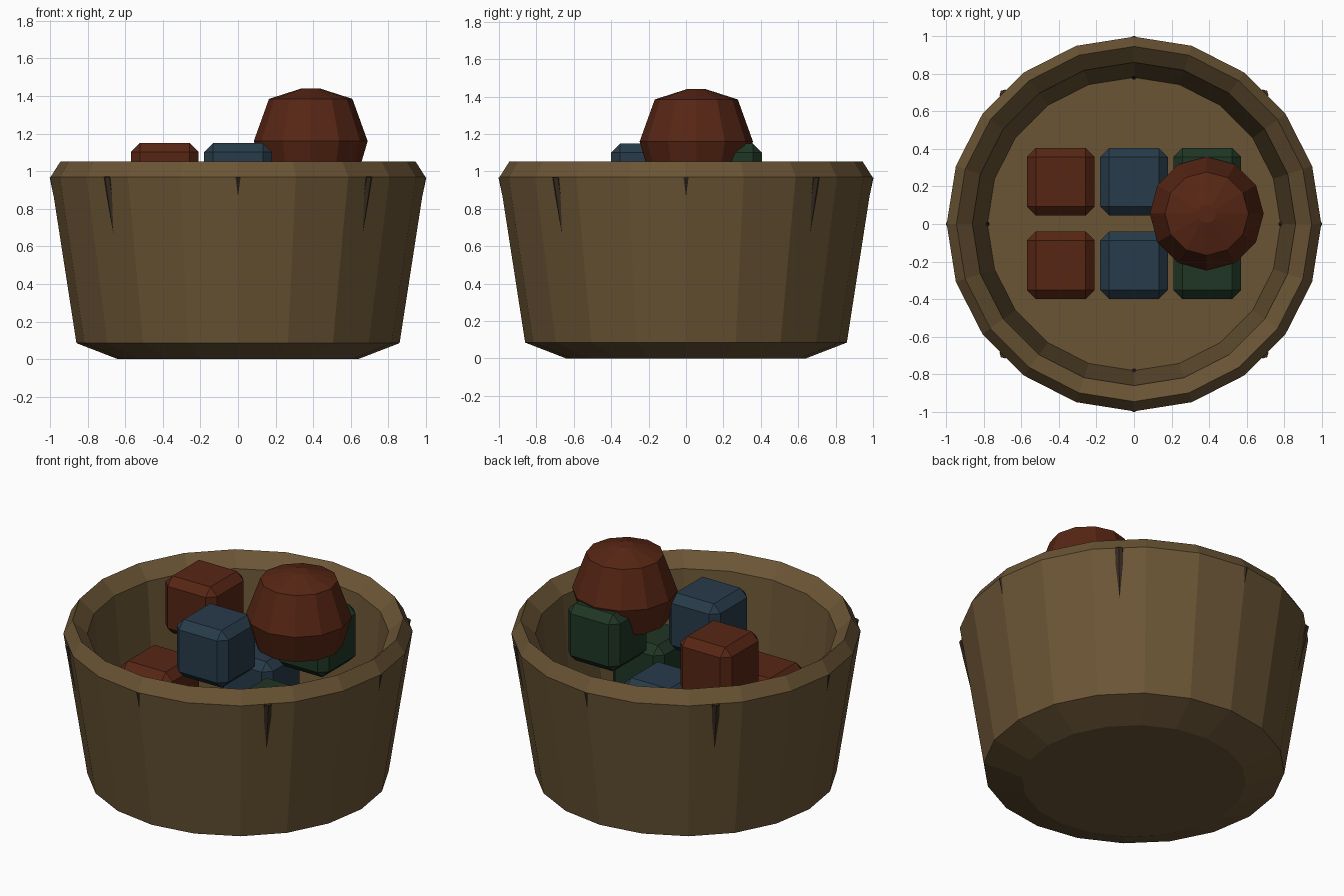
import bpy, bmesh, math
from mathutils import Vector

if "Cube" in bpy.data.objects:
    bpy.data.objects.remove(bpy.data.objects["Cube"])


def material(name, rgb):
    m = bpy.data.materials.new(name)
    m.diffuse_color = (*rgb, 1)
    m.use_nodes = True
    m.node_tree.nodes["Principled BSDF"].inputs["Base Color"].default_value = m.diffuse_color
    return m


wood = material("wood brown", (0.147, 0.091, 0.036))
dark = material("dark wood", (0.040, 0.026, 0.016))
red = material("rust red", (0.095, 0.019, 0.007))
blue = material("slate blue", (0.021, 0.044, 0.069))
green = material("deep green", (0.014, 0.037, 0.018))


def finish(name, bm, mat, loc=(0, 0, 0)):
    bmesh.ops.recalc_face_normals(bm, faces=bm.faces)
    mesh = bpy.data.meshes.new(name)
    bm.to_mesh(mesh)
    bm.free()
    mesh.materials.append(mat)
    ob = bpy.data.objects.new(name, mesh)
    ob.location = loc
    bpy.context.collection.objects.link(ob)
    return ob


def lathe(name, profile, sides, mat, loc=(0, 0, 0)):
    """Closed solid turned around z; both profile ends are capped."""
    bm = bmesh.new()
    rings = [[bm.verts.new((r * math.cos(2 * math.pi * i / sides),
                            r * math.sin(2 * math.pi * i / sides), z))
              for i in range(sides)] for r, z in profile]
    for a, b in zip(rings, rings[1:]):
        for i in range(sides):
            j = (i + 1) % sides
            bm.faces.new((a[i], a[j], b[j], b[i]))
    bm.faces.new(rings[0])
    bm.faces.new(rings[-1])
    return finish(name, bm, mat, loc)


# Tub: outer wall, bevelled rim, inner wall and floor
lathe("tub", [(0.64, 0), (0.86, 0.085), (0.997, 0.97), (0.945, 1.052),
              (0.86, 0.97), (0.78, 0.11)], 20, wood)

# Thin slanted ribs buried in the wall
for k in range(8):
    a = k * math.pi / 4
    d = Vector((math.cos(a), math.sin(a), 0))
    top = d * 0.978 + Vector((0, 0, 0.972))
    low = d * 0.79 + Vector((0, 0, 0.09))
    bm = bmesh.new()
    bmesh.ops.create_cone(bm, cap_ends=True, segments=6, radius1=0.025,
                          radius2=0.025, depth=(top - low).length)
    rib = finish(f"rib_{k + 1}", bm, dark, (top + low) / 2)
    rib.rotation_euler = (top - low).to_track_quat('Z', 'Y').to_euler()

# Bevelled blocks at alternating heights
for i in range(6):
    col, row = i % 3, i // 3
    bm = bmesh.new()
    bmesh.ops.create_cube(bm, size=0.36)
    bmesh.ops.bevel(bm, geom=bm.edges[:], offset=0.048, segments=1,
                    affect='EDGES', profile=0.5)
    finish(f"block_{i + 1}", bm, (red, blue, green)[col],
           ((col - 1) * 0.39, -0.22 + row * 0.445, (0.604, 0.97)[i % 2]))

# Faceted ball resting on the blocks
lathe("ball", [(0.06, 0.93), (0.25, 0.98), (0.303, 1.16), (0.222, 1.385),
               (0.05, 1.44)], 12, red, (0.387, 0.055, 0))
